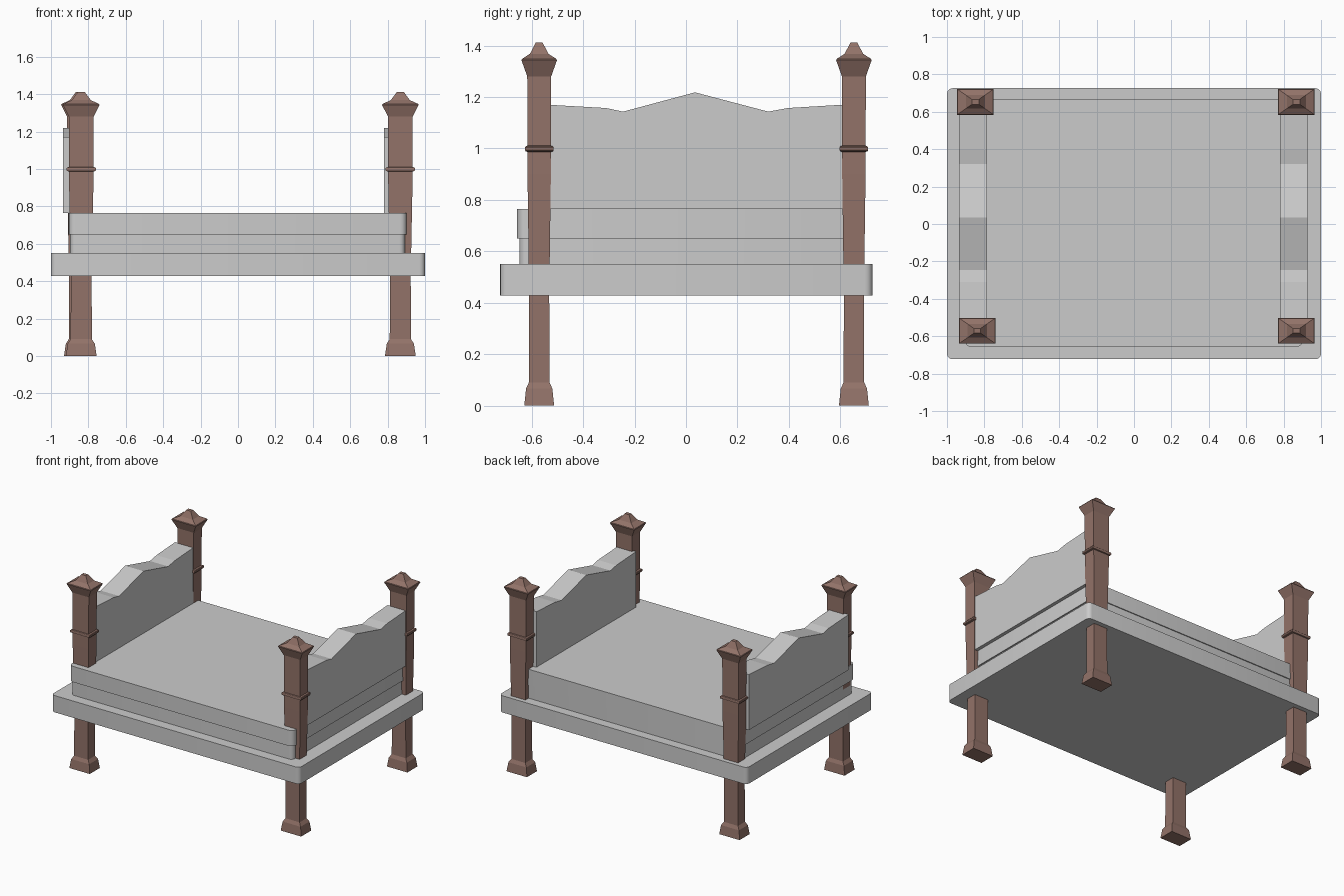
import bpy, bmesh

if "Cube" in bpy.data.objects:
    bpy.data.objects.remove(bpy.data.objects["Cube"])


def finish(name, bm, mat=None):
    bmesh.ops.recalc_face_normals(bm, faces=bm.faces)
    me = bpy.data.meshes.new(name)
    bm.to_mesh(me)
    bm.free()
    ob = bpy.data.objects.new(name, me)
    bpy.context.collection.objects.link(ob)
    if mat:
        me.materials.append(mat)
    return ob


def slab(name, x, y, z, radius):
    """Box between (min, max) ranges with rounded vertical corners."""
    bm = bmesh.new()
    bmesh.ops.create_cube(bm, size=1)
    for v in bm.verts:
        v.co = [r[1] if c > 0 else r[0] for c, r in zip(v.co, (x, y, z))]
    edges = [e for e in bm.edges
             if abs(e.verts[0].co.z - e.verts[1].co.z) > 1e-4]
    bmesh.ops.bevel(bm, geom=edges, offset=radius, segments=4,
                    profile=0.5, affect='EDGES')
    ob = finish(name, bm)
    bpy.context.view_layer.objects.active = ob
    ob.select_set(True)
    bpy.ops.object.shade_smooth_by_angle(angle=0.6)
    ob.select_set(False)
    return ob


def loft(name, x, y, profile, mat):
    """Stack of rectangles given as (half depth, height); wider in x."""
    bm = bmesh.new()
    rings = [[bm.verts.new((x + sx * h * 1.42, y + sy * h, z))
              for sx, sy in ((-1, -1), (1, -1), (1, 1), (-1, 1))]
             for h, z in profile]
    for a, b in zip(rings, rings[1:]):
        for i in range(4):
            j = (i + 1) % 4
            bm.faces.new((a[i], a[j], b[j], b[i]))
    bm.faces.new(rings[0][::-1])
    bm.faces.new(rings[-1])
    return finish(name, bm, mat)


def headboard(name, x0, x1):
    """Wavy-topped panel extruded along x."""
    outline = [(-0.54, 0.765), (0.61, 0.765), (0.61, 1.17), (0.396, 1.157),
               (0.32, 1.143), (0.035, 1.218), (-0.245, 1.143),
               (-0.31, 1.157), (-0.54, 1.17)]
    bm = bmesh.new()
    face = bm.faces.new([bm.verts.new((x0, y, z)) for y, z in outline])
    out = bmesh.ops.extrude_face_region(bm, geom=[face], use_keep_orig=True)
    for v in out['geom']:
        if isinstance(v, bmesh.types.BMVert):
            v.co.x = x1
    return finish(name, bm)


wood = bpy.data.materials.new("dark_wood")
wood.diffuse_color = (0.29, 0.17, 0.14, 1)
wood.use_nodes = True
wood.node_tree.nodes["Principled BSDF"].inputs["Base Color"].default_value = wood.diffuse_color

# Bed frame and bedding
slab("bed_frame", (-1, 1), (-0.723, 0.726), (0.428, 0.55), 0.03)
slab("bed_base", (-0.897, 0.893), (-0.648, 0.658), (0.55, 0.65), 0.03)
slab("mattress", (-0.905, 0.902), (-0.657, 0.665), (0.65, 0.765), 0.035)

# End panels
headboard("left_headboard", -0.935, -0.787)
headboard("right_headboard", 0.78, 0.927)

# Corner posts with flared foot, pointed cap and a thin collar
post = [(0.058, 0), (0.051, 0.066), (0.040, 0.09), (0.039, 0.43),
        (0.0455, 0.9), (0.0465, 1.28), (0.069, 1.343), (0.067, 1.348),
        (0.036, 1.368), (0.013, 1.412)]
collar = [(0.045, 0.986), (0.053, 0.989), (0.055, 0.993),
          (0.055, 1.004), (0.053, 1.008), (0.045, 1.011)]
for label, px, py in (("front_left", -0.838, -0.571),
                      ("front_right", 0.868, -0.571),
                      ("back_left", -0.848, 0.653),
                      ("back_right", 0.868, 0.653)):
    loft(label + "_post", px, py, post, wood)
    loft(label + "_collar", px, py, collar, wood)
